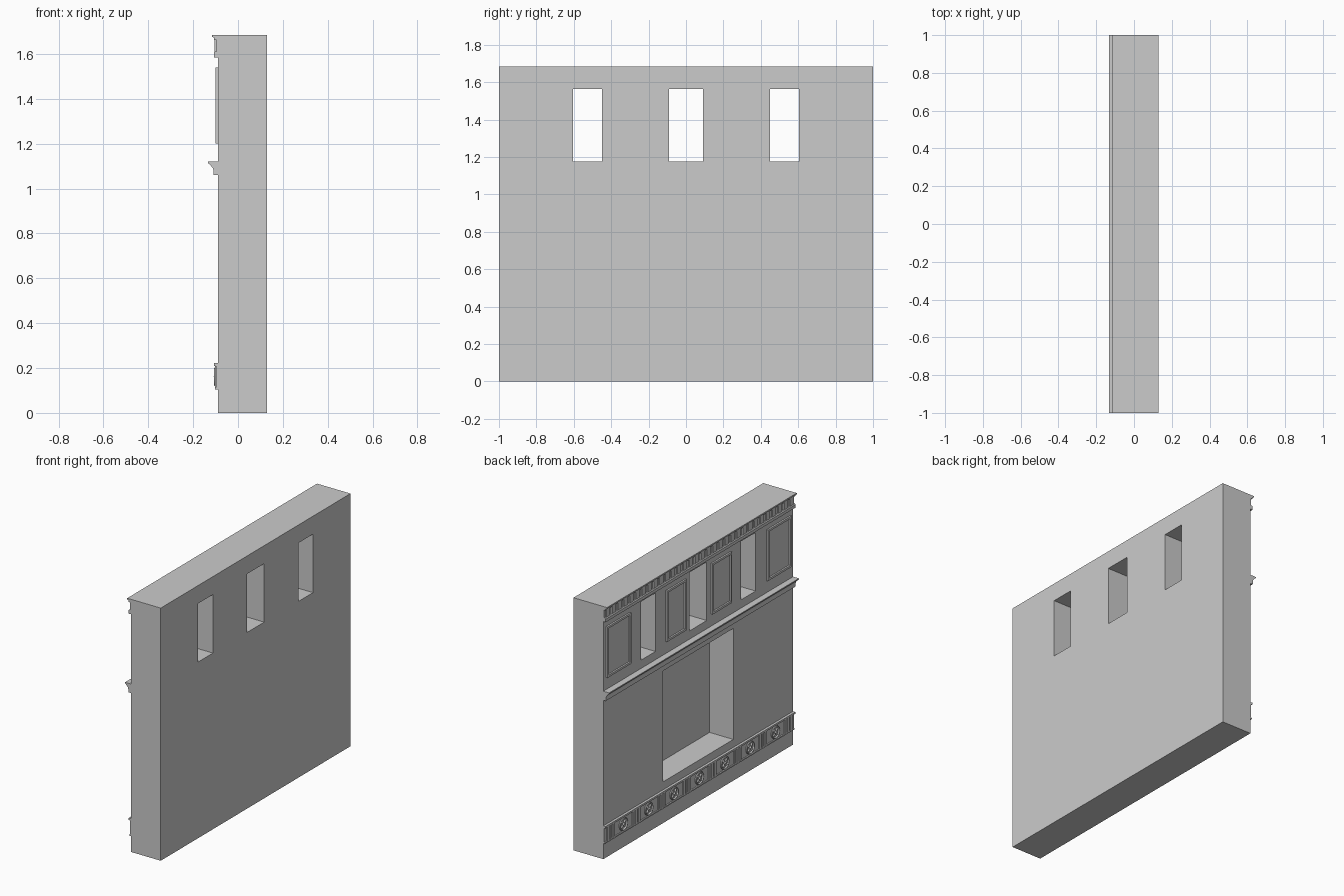
import bpy, bmesh, math
from mathutils import Matrix, Vector

if "Cube" in bpy.data.objects:
    bpy.data.objects.remove(bpy.data.objects["Cube"])

FACE = -0.09     # decorated wall plane
BACK = 0.13
HEIGHT = 1.685


def add_box(bm, x0, x1, y0, y1, z0, z1):
    m = Matrix.Translation(((x0 + x1) / 2, (y0 + y1) / 2, (z0 + z1) / 2))
    m = m @ Matrix.Diagonal((x1 - x0, y1 - y0, z1 - z0, 1))
    bmesh.ops.create_cube(bm, size=1, matrix=m)


def finish(bm, name):
    bmesh.ops.recalc_face_normals(bm, faces=bm.faces[:])
    me = bpy.data.meshes.new(name)
    bm.to_mesh(me)
    bm.free()
    ob = bpy.data.objects.new(name, me)
    bpy.context.collection.objects.link(ob)
    return ob


def boxes(name, items):
    bm = bmesh.new()
    for b in items:
        add_box(bm, *b)
    return finish(bm, name)


def moulding(name, profile, half=1.0):
    """Extrude an (x, z) profile along the whole wall."""
    bm = bmesh.new()
    f = bm.faces.new([bm.verts.new((x, -half, z)) for x, z in profile])
    r = bmesh.ops.extrude_face_region(bm, geom=[f])
    vs = [v for v in r["geom"] if isinstance(v, bmesh.types.BMVert)]
    bmesh.ops.translate(bm, verts=vs, vec=(0, 2 * half, 0))
    return finish(bm, name)


# Wall slab with three through windows and one deep niche
wall = boxes("wall", [(FACE, BACK, -1, 1, 0, HEIGHT)])
cutter = boxes("opening_cutter", [
    (-0.3, 0.3, -0.605, -0.45, 1.175, 1.565),
    (-0.3, 0.3, -0.09, 0.09, 1.175, 1.565),
    (-0.3, 0.3, 0.45, 0.605, 1.175, 1.565),
    (-0.3, 0.085, -0.37, 0.37, 0.275, 1.015),
])
cutter.hide_render = True
mod = wall.modifiers.new("openings", "BOOLEAN")
mod.operation, mod.solver, mod.object = "DIFFERENCE", "EXACT", cutter
bpy.context.view_layer.objects.active = wall
wall.select_set(True)
bpy.ops.object.modifier_apply(modifier=mod.name)
bpy.data.objects.remove(cutter)

# Framed panels between the windows
for i, (yc, w) in enumerate([(-0.845, 0.25), (-0.24, 0.205), (0.24, 0.205), (0.845, 0.25)]):
    bm = bmesh.new()
    add_box(bm, -0.101, FACE + 0.002, yc - w / 2, yc + w / 2, 1.2, 1.54)
    bm.normal_update()
    front = min(bm.faces, key=lambda f: f.calc_center_median().x)
    bmesh.ops.inset_region(bm, faces=[front], thickness=0.02)
    bmesh.ops.inset_region(bm, faces=[front], thickness=0.006)
    bmesh.ops.translate(bm, verts=front.verts[:], vec=(0.006, 0, 0))
    finish(bm, f"panel_{i}")

# Middle cornice
moulding("middle_cornice", [
    (FACE, 1.06), (-0.109, 1.06), (-0.109, 1.08), (-0.113, 1.092),
    (-0.122, 1.103), (-0.133, 1.113), (-0.133, 1.12), (FACE, 1.12)])

# Top cornice and its row of dentils
moulding("top_cornice", [
    (FACE, 1.585), (-0.108, 1.585), (-0.108, 1.605), (-0.103, 1.612), (-0.096, 1.612),
    (-0.096, 1.662), (-0.106, 1.662), (-0.108, 1.673), (-0.117, 1.676),
    (-0.117, HEIGHT), (FACE, HEIGHT)])
n = 32
boxes("dentils", [(-0.104, -0.094, y - 0.019, y + 0.019, 1.612, 1.662)
                  for y in [-1 + (i + 0.5) * 2 / n for i in range(n)]])

# Lower frieze: backing, ledges and grooved blocks
moulding("frieze", [
    (FACE, 0.105), (-0.102, 0.105), (-0.102, 0.113), (-0.096, 0.115),
    (-0.096, 0.207), (-0.107, 0.21), (-0.107, 0.222), (FACE, 0.222)])
step = 0.267
boxes("frieze_bars", [(-0.103, -0.094, y + d - 0.0095, y + d + 0.0095, 0.113, 0.208)
                      for y in [(i - 3.5) * step for i in range(8)]
                      for d in (-0.029, 0, 0.029)])


# Medallions: rim, petals and centre boss
def medallion(name, yc, zc):
    bm = bmesh.new()
    seg = 20
    prof = [(0.042, 0), (0.042, 0.008), (0.038, 0.011), (0.033, 0.008), (0.031, 0.003)]
    rings = []
    for r, h in prof:
        rings.append([bm.verts.new((-0.095 - h, yc + r * math.cos(a), zc + r * math.sin(a)))
                      for a in [2 * math.pi * k / seg for k in range(seg)]])
    for a, b in zip(rings, rings[1:]):
        for k in range(seg):
            j = (k + 1) % seg
            bm.faces.new((a[k], a[j], b[j], b[k]))
    bm.faces.new(rings[-1])
    base = Matrix.Translation((-0.098, yc, zc))
    for k in range(4):
        m = (base @ Matrix.Rotation(k * math.pi / 2 + math.pi / 4, 4, "X")
             @ Matrix.Translation((0, 0.02, 0)) @ Matrix.Diagonal((0.007, 0.013, 0.009, 1)))
        bmesh.ops.create_uvsphere(bm, u_segments=10, v_segments=6, radius=1, matrix=m)
    bmesh.ops.create_uvsphere(bm, u_segments=10, v_segments=6, radius=1,
                              matrix=base @ Matrix.Diagonal((0.011, 0.01, 0.01, 1)))
    ob = finish(bm, name)
    bpy.ops.object.select_all(action="DESELECT")
    ob.select_set(True)
    bpy.context.view_layer.objects.active = ob
    bpy.ops.object.shade_smooth_by_angle(angle=math.radians(40))


for i in range(7):
    medallion(f"medallion_{i}", (i - 3) * step, 0.161)
